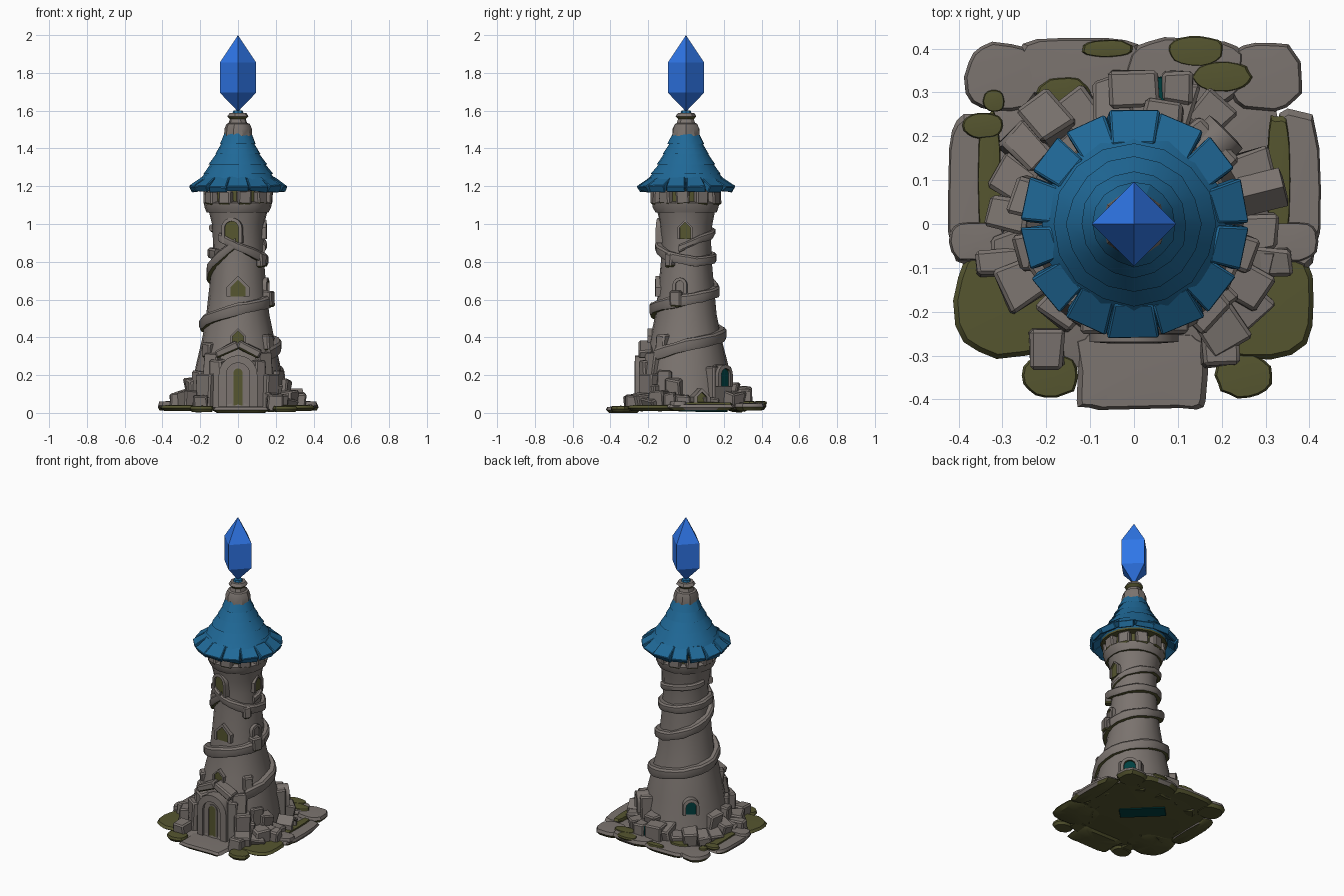
import bpy, bmesh, random
from math import sin, cos, pi, radians, copysign
from mathutils import Matrix, Vector

random.seed(7)
if "Cube" in bpy.data.objects:
    bpy.data.objects.remove(bpy.data.objects["Cube"])

def material(name, rgb):
    m = bpy.data.materials.new(name)
    m.use_nodes = True
    m.diffuse_color = (*rgb, 1)
    m.node_tree.nodes["Principled BSDF"].inputs["Base Color"].default_value = (*rgb, 1)
    return m

STONE = material("grey stone", (0.2, 0.175, 0.16))
MOSS = material("olive moss", (0.092, 0.092, 0.029))
ROOF = material("blue roof", (0.014, 0.14, 0.31))
CRYSTAL = material("bright blue crystal", (0.028, 0.18, 0.8))
TEAL = material("dark teal", (0.0, 0.05, 0.05))

# Tower wall as radius, height
BODY = [(0.27, 0.015), (0.25, 0.1), (0.225, 0.25), (0.19, 0.4), (0.165, 0.52), (0.15, 0.65),
        (0.135, 0.8), (0.132, 0.92), (0.14, 1.0), (0.155, 1.07)]

def wall(z):
    for (r0, z0), (r1, z1) in zip(BODY, BODY[1:]):
        if z <= z1:
            return r0 + (r1 - r0) * max(0, z - z0) / (z1 - z0)
    return BODY[-1][0]

def radial(angle, r, z):
    """Frame at an angle in degrees from the front, local -y pointing outward."""
    return Matrix.Rotation(radians(angle), 4, 'Z') @ Matrix.Translation((0, -r, z))

def at(x, y, z):
    return Matrix.Translation((x, y, z))

def turn(angle, axis):
    return Matrix.Rotation(angle, 4, axis)

def finish(name, bm, mat, matrix=None, smooth=32):
    if matrix:
        bm.transform(matrix)
    bmesh.ops.remove_doubles(bm, verts=bm.verts, dist=1e-5)
    bmesh.ops.recalc_face_normals(bm, faces=bm.faces)
    me = bpy.data.meshes.new(name)
    me.materials.append(mat)
    if mat == STONE:  # moss grows on the undersides
        me.materials.append(MOSS)
        for f in bm.faces:
            f.normal_update()
            f.material_index = int(f.normal.z < -0.55)
    bm.to_mesh(me)
    bm.free()
    if smooth:
        me.shade_smooth()
        me.set_sharp_from_angle(angle=radians(smooth))
    bpy.context.collection.objects.link(bpy.data.objects.new(name, me))

def skin(bm, loops):
    """Quads between successive rings of vertices."""
    n = len(loops[0])
    for lo, hi in zip(loops, loops[1:]):
        for i in range(n):
            j = (i + 1) % n
            bm.faces.new((lo[i], lo[j], hi[j], hi[i]))

def lathe(name, profile, sides, mat, rough=0.0, smooth=32):
    bm = bmesh.new()
    loops = []
    for r, z in profile:
        ring = []
        for i in range(sides):
            a = 2 * pi * i / sides
            q = r + (random.uniform(-rough, rough) if r else 0)
            ring.append(bm.verts.new((q * cos(a), q * sin(a), z)))
        loops.append(ring)
    skin(bm, loops)
    bmesh.ops.dissolve_degenerate(bm, edges=bm.edges, dist=1e-6)
    finish(name, bm, mat, smooth=smooth)

def block(name, matrix, size, mat=STONE, rough=0.008, bevel=0.008, taper=1.0):
    bm = bmesh.new()
    bmesh.ops.create_cube(bm, size=1)
    for v in bm.verts:
        k = taper if v.co.y > 0 else 1
        v.co = Vector((v.co.x * size[0] * k, v.co.y * size[1], v.co.z * size[2]))
        v.co += Vector([random.uniform(-rough, rough) for _ in range(3)])
    bmesh.ops.bevel(bm, geom=bm.edges[:], offset=bevel, segments=1, affect='EDGES')
    finish(name, bm, mat, matrix)

def slab(name, x, y, rx, ry, z0, z1, mat=STONE, power=0.6):
    """Flat irregular paving stone with a rounded outline and an undercut edge."""
    bm = bmesh.new()
    loops, n = [], 18
    wobble = [random.uniform(0.94, 1.05) for _ in range(n)]
    for z, k in ((z0, 0), (z0, 0.82), ((z0 + z1) / 2, 1), (z1, 0.92), (z1 + 0.003, 0)):
        ring = []
        for i in range(n):
            c, s = cos(2 * pi * i / n), sin(2 * pi * i / n)
            w = k * wobble[i]
            ring.append(bm.verts.new((x + rx * w * copysign(abs(c) ** power, c),
                                      y + ry * w * copysign(abs(s) ** power, s), z)))
        loops.append(ring)
    skin(bm, loops)
    bmesh.ops.dissolve_degenerate(bm, edges=bm.edges, dist=1e-6)
    finish(name, bm, mat)

def arch(w, h, pointed):
    """Outline of an opening, from bottom left over the top to bottom right."""
    if pointed:
        return [(-w, 0), (-w, h - w), (0, h), (w, h - w), (w, 0)]
    pts = [(w * cos(pi - pi * i / 10), h - w + w * sin(pi * i / 10)) for i in range(11)]
    return [(-w, 0)] + pts + [(w, 0)]

def opening(name, angle, r, z, w, h, rim, mat, pointed=False, depth=0.08, out=0.02):
    m = radial(angle, r, z)
    # recessed panel
    bm = bmesh.new()
    loops = [[bm.verts.new((x, y, q)) for x, q in arch(w, h, pointed)] for y in (0, depth)]
    skin(bm, loops)
    for ring in loops:
        bm.faces.new(ring)
    finish(name + "_panel", bm, mat, m)
    # raised surround
    bm = bmesh.new()
    inner, outer = arch(w, h, pointed), arch(w + rim, h + rim, pointed)
    section = [(inner, depth), (inner, -out), (outer, -out * 0.8), (outer, depth)]
    cols = [[bm.verts.new((p[i][0], y, p[i][1])) for p, y in section] for i in range(len(inner))]
    skin(bm, cols)
    bm.faces.new(cols[0])
    bm.faces.new(cols[-1])
    finish(name + "_surround", bm, STONE, m)

def band(name, path, height=0.062, out=0.03):
    """Stone ribbon wound on the wall through (angle, z) points."""
    bm = bmesh.new()
    loops = []
    for (a0, z0), (a1, z1) in zip(path, path[1:]):
        steps = max(2, int(abs(a1 - a0) / 15))
        for i in range(steps + (a1 == path[-1][0])):
            t = i / steps
            a, z = radians(a0 + (a1 - a0) * t), z0 + (z1 - z0) * t
            o = wall(z) + out + random.uniform(-0.004, 0.004)
            hh = height / 2 * random.uniform(0.9, 1.1)
            sec = ((o - 0.07, -hh), (o - 0.006, -hh), (o, -hh * 0.5), (o, hh * 0.6), (o - 0.01, hh), (o - 0.07, hh))
            loops.append([bm.verts.new((r * sin(a), -r * cos(a), z + dz)) for r, dz in sec])
    skin(bm, loops)
    bm.faces.new(loops[0])
    bm.faces.new(loops[-1])
    finish(name, bm, STONE)

# Ground: stone bed, then paving stones and mossy patches
slab("stone_bed", 0, 0.03, 0.36, 0.35, 0.012, 0.03, STONE, 0.55)
block("cellar_opening", at(0.01, 0.09, 0.01) @ turn(pi / 4, 'Z'), (0.1, 0.27, 0.008), TEAL, 0.001, 0.002)
slab("door_step", 0.015, -0.335, 0.15, 0.09, 0.0, 0.032, STONE, 0.25)
slab("back_paving_right", -0.12, 0.355, 0.15, 0.07, 0.015, 0.05)
slab("back_paving_left", 0.12, 0.35, 0.14, 0.075, 0.015, 0.055)
for x, y, rx, ry in ((0.14, 0.395, 0.065, 0.035), (0.2, 0.335, 0.07, 0.035), (-0.06, 0.4, 0.06, 0.02),
                     (-0.16, 0.3, 0.06, 0.035), (-0.32, 0.28, 0.025, 0.025), (-0.345, 0.225, 0.045, 0.03)):
    slab("moss_patch", x, y, rx, ry, 0.04, 0.061, MOSS, 0.9)
for side, s in (("left", 1), ("right", -1)):
    slab("side_paving_" + side, s * 0.37, 0.08, 0.055, 0.18, 0.012, 0.045)
    slab("side_moss_" + side, s * 0.33, 0.1, 0.026, 0.155, 0.03, 0.055, MOSS)
    slab("corner_paving_" + side, s * 0.3, 0.335, 0.085, 0.08, 0.012, 0.05, STONE, 0.75)
    slab("front_moss_" + side, s * 0.28, -0.175, 0.135, 0.135, 0.01, 0.04, MOSS, 0.8)
    slab("side_stone_" + side, s * 0.355, -0.04, 0.065, 0.045, 0.02, 0.06)
    block("front_stone_" + side, at(s * 0.2, -0.285, 0.05), (0.085, 0.085, 0.08))
    block("side_rubble_" + side, at(s * 0.31, -0.085, 0.06), (0.1, 0.06, 0.09))
    slab("front_moss_patch_" + side, s * 0.22 + 0.03, -0.345, 0.065, 0.052, 0.005, 0.035, MOSS, 0.9)

# Tower wall and the rubble piled squarely round its foot
lathe("tower_wall", [(0, 0.015)] + BODY + [(0, 1.07)], 20, STONE, 0.004, 40)
for i in range(17):
    a = 40 + i * 15
    if i in (4, 6):
        continue
    square = max(abs(sin(radians(a))), abs(cos(radians(a)))) ** -0.45
    h = random.uniform(0.06, 0.11)
    block("outer_rubble", radial(a, 0.275 * square, 0.02 + h / 2) @ turn(random.uniform(-.25, .25), 'Z')
          @ turn(random.uniform(0, .25), 'X'), (0.085, 0.1, h), rough=0.012)
    if i % 2 == 0 and i not in (10, 12):
        h = random.uniform(0.12, 0.18)
        block("inner_rubble", radial(a + 5, 0.235, 0.02 + h / 2) @ turn(0.15, 'X'), (0.09, 0.08, h), rough=0.012)
block("back_stone_middle", at(0, 0.305, 0.08), (0.11, 0.08, 0.12))
block("back_stone_left", at(0.1, 0.31, 0.07), (0.07, 0.07, 0.1))
block("back_crevice", at(0.06, 0.305, 0.075), (0.02, 0.06, 0.08), TEAL, 0.001, 0.002)
block("side_crevice", at(0.31, -0.03, 0.055), (0.02, 0.03, 0.05), TEAL, 0.001, 0.002)
block("window_mound", radial(135, 0.24, 0.13), (0.14, 0.08, 0.23))
for s in (1, -1):
    block("buttress_foot", radial(s * 40, 0.24, 0.11), (0.1, 0.1, 0.19))
    block("buttress_top", radial(s * 38, 0.215, 0.25) @ turn(-0.2, 'X'), (0.085, 0.07, 0.13))
    block("door_pier", radial(s * 27, 0.225, 0.15), (0.07, 0.08, 0.26))
    block("corner_stone", radial(s * 62, 0.29, 0.065), (0.1, 0.1, 0.1))
    block("wall_stone", radial(s * 62, 0.225, 0.16), (0.08, 0.06, 0.12))
    block("shoulder_stone", radial(s * 52, 0.2, 0.35 + 0.02 * s), (0.06, 0.05, 0.08))
    # gable stones over the door
    block("door_gable", at(s * 0.06, -0.215, 0.335) @ turn(s * 0.45, 'Y'), (0.13, 0.075, 0.045), rough=0.005)

# Door and windows
opening("door", 0, 0.256, 0.03, 0.062, 0.235, 0.04, STONE, depth=0.1, out=0.016)
opening("door_slit", 0, 0.26, 0.04, 0.025, 0.195, 0.008, MOSS, depth=0.04, out=0.003)
opening("window_low", 0, 0.195, 0.37, 0.028, 0.065, 0.012, MOSS, True, out=0.01)
opening("window_middle", 0, 0.155, 0.615, 0.04, 0.09, 0.02, MOSS, True, out=0.008)
opening("window_high", -13, 0.142, 0.9, 0.038, 0.115, 0.018, MOSS, out=0.012)
opening("window_left_high", 88, 0.142, 0.92, 0.028, 0.09, 0.012, MOSS, True, out=0.01)
opening("window_left_middle", 78, 0.155, 0.63, 0.022, 0.07, 0.016, STONE, out=0.01)
opening("window_back_left", 135, 0.285, 0.14, 0.034, 0.095, 0.02, TEAL, out=0.015)
opening("window_back_right", 222, 0.235, 0.19, 0.03, 0.085, 0.018, TEAL)
opening("back_hatch", 104, 0.335, 0.03, 0.025, 0.08, 0.02, MOSS, True)

# Winding ribbons
band("spiral_lower", [(45, 0.31), (90, 0.36), (180, 0.42), (270, 0.47), (360, 0.55), (450, 0.6)])
band("spiral_upper", [(435, 0.59), (540, 0.65), (630, 0.74), (680, 0.83), (715, 0.9)], 0.055)
band("crossing_band", [(-40, 0.93), (0, 0.88), (50, 0.83), (110, 0.8), (180, 0.82), (270, 0.85), (310, 0.84)], 0.05)
band("back_band", [(75, 0.87), (120, 0.92), (190, 0.96), (260, 0.98)], 0.04, 0.02)
block("ribbon_end_left", radial(55, 0.15, 0.81), (0.05, 0.04, 0.075), rough=0.004)
block("ribbon_end_lower", radial(72, 0.17, 0.605), (0.06, 0.05, 0.085), rough=0.004)

# Parapet under the roof
lathe("parapet_ring", [(0, 1.06), (0.163, 1.06), (0.177, 1.088), (0.18, 1.112), (0.15, 1.12), (0, 1.12)],
      18, STONE, 0.003)
lathe("parapet_drum", [(0, 1.11), (0.148, 1.11), (0.148, 1.176), (0.195, 1.178), (0.195, 1.19), (0, 1.2)], 18, MOSS)
for i in range(10):
    block("merlon", radial(i * 36 + 12, 0.16, 1.14), (0.072, 0.045, 0.075), rough=0.004)

# Roof: overlapping tiers and a skirt of separate shingles
lathe("roof_tiers", [(0, 1.185), (0.19, 1.185), (0.212, 1.222), (0.17, 1.275), (0.186, 1.264), (0.136, 1.328),
                     (0.153, 1.316), (0.106, 1.383), (0.121, 1.371), (0.083, 1.434), (0.096, 1.424),
                     (0.07, 1.478), (0, 1.478)], 16, ROOF, 0.003, 25)
for i in range(14):
    wide = 0.118 if i % 7 == 0 else random.uniform(0.092, 0.11)
    block("roof_shingle", radial(i * 360 / 14, 0.212, 1.209) @ turn(radians(34), 'X'),
          (wide, 0.09, 0.036), ROOF, 0.005, 0.004, 0.8)

# Finial and crystal
lathe("finial", [(0, 1.465), (0.075, 1.465), (0.072, 1.505), (0.062, 1.53), (0.05, 1.535), (0.043, 1.555),
                 (0.056, 1.57), (0.045, 1.588), (0, 1.588)], 10, STONE, 0.002)
lathe("crystal_socket", [(0, 1.575), (0.032, 1.575), (0.025, 1.6), (0, 1.6)], 8, ROOF)
lathe("crystal", [(0, 1.595), (0.096, 1.695), (0.096, 1.855), (0, 2.0)], 4, CRYSTAL, 0, 0)
